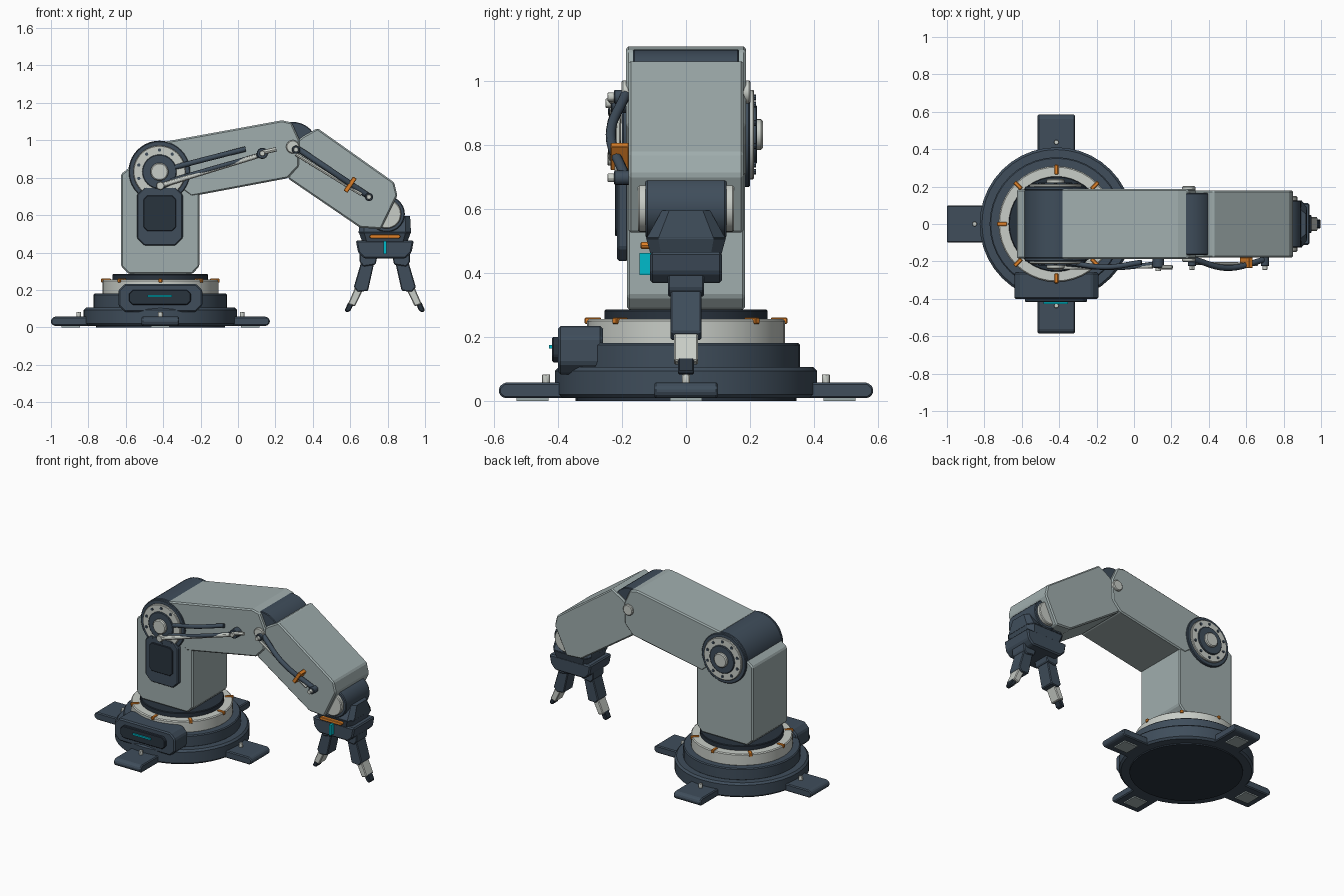
import bpy, bmesh, math
from mathutils import Vector, Matrix

if "Cube" in bpy.data.objects:
    bpy.data.objects.remove(bpy.data.objects["Cube"])


def mat(name, r, g, b):
    m = bpy.data.materials.new(name)
    m.diffuse_color = (r, g, b, 1)
    m.use_nodes = True
    m.node_tree.nodes["Principled BSDF"].inputs["Base Color"].default_value = m.diffuse_color
    return m


SHELL = mat("shell_grey", 0.35, 0.42, 0.42)
PALE = mat("pale_metal", 0.58, 0.61, 0.57)
DARK = mat("dark_slate", 0.05, 0.075, 0.105)
DEEP = mat("deep_slate", 0.022, 0.033, 0.048)
ORANGE = mat("orange", 0.75, 0.22, 0.02)
CYAN = mat("cyan", 0.0, 0.5, 0.6)
BX = -0.415          # base axis
GX = 0.785           # gripper axis


def finish(name, bm, m, bevel=0, smooth=False):
    bmesh.ops.recalc_face_normals(bm, faces=bm.faces)
    me = bpy.data.meshes.new(name)
    bm.to_mesh(me)
    bm.free()
    o = bpy.data.objects.new(name, me)
    bpy.context.collection.objects.link(o)
    me.materials.append(m)
    if bevel:
        b = o.modifiers.new("edge", 'BEVEL')
        b.width, b.segments, b.limit_method = bevel, 1, 'ANGLE'
    if smooth:
        bpy.context.view_layer.objects.active = o
        bpy.ops.object.select_all(action='DESELECT')
        o.select_set(True)
        bpy.ops.object.shade_smooth_by_angle(angle=math.radians(30))
    return o


def prism(name, pts, y0, y1, m, bevel=0.008):
    """Side profile in (x, z) extruded from y0 to y1."""
    bm = bmesh.new()
    f = bm.faces.new([bm.verts.new((x, y0, z)) for x, z in pts])
    r = bmesh.ops.extrude_face_region(bm, geom=[f])
    bmesh.ops.translate(bm, vec=(0, y1 - y0, 0),
                        verts=[v for v in r['geom'] if isinstance(v, bmesh.types.BMVert)])
    return finish(name, bm, m, bevel)


def chamfered(x0, x1, z0, z1, c):
    return [(x0 + c, z0), (x1 - c, z0), (x1, z0 + c), (x1, z1 - c),
            (x1 - c, z1), (x0 + c, z1), (x0, z1 - c), (x0, z0 + c)]


def box(name, x0, x1, y0, y1, z0, z1, m, bevel=0.0):
    return prism(name, [(x0, z0), (x1, z0), (x1, z1), (x0, z1)], y0, y1, m, bevel)


def rod(name, a, b, r, m, bevel=0.0, sides=32):
    """Cylinder between two points."""
    a, b = Vector(a), Vector(b)
    d = b - a
    bm = bmesh.new()
    q = d.to_track_quat('Z', 'Y').to_matrix().to_4x4()
    bmesh.ops.create_cone(bm, cap_ends=True, segments=sides, radius1=r, radius2=r, depth=d.length,
                          matrix=Matrix.Translation((a + b) / 2) @ q)
    return finish(name, bm, m, bevel, True)


def disc_y(name, x, z, r, y0, y1, m, bevel=0.0, sides=32):
    return rod(name, (x, y0, z), (x, y1, z), r, m, bevel, sides)


def ring_z(name, r, z0, z1, m, bevel=0.006):
    return rod(name, (BX, 0, z0), (BX, 0, z1), r, m, bevel, 40)


def cable(name, pts, r, m):
    c = bpy.data.curves.new(name, 'CURVE')
    c.dimensions, c.bevel_depth, c.bevel_resolution, c.use_fill_caps = '3D', r, 2, True
    s = c.splines.new('BEZIER')
    s.bezier_points.add(len(pts) - 1)
    for p, co in zip(s.bezier_points, pts):
        p.co = co
        p.handle_left_type = p.handle_right_type = 'AUTO'
    c.materials.append(m)
    o = bpy.data.objects.new(name, c)
    bpy.context.collection.objects.link(o)


# Base stack
ring_z("base_underplate", 0.345, 0.0, 0.02, DEEP, 0)
ring_z("base_lower_ring", 0.41, 0.008, 0.105, DARK, 0.012)
ring_z("base_upper_ring", 0.357, 0.1, 0.18, DARK)
ring_z("turntable_ring", 0.31, 0.175, 0.255, PALE)
ring_z("turntable_collar", 0.255, 0.25, 0.285, DEEP, 0.004)

# Feet, bolts, pads and turntable markers around the base
for i in range(4):
    turn = Matrix.Translation((BX, 0, 0)) @ Matrix.Rotation(i * math.pi / 2, 4, 'Z')
    foot = prism("foot", [(0.3, 0.008), (0.57, 0.008), (0.585, 0.022), (0.585, 0.042),
                          (0.568, 0.057), (0.3, 0.057)], -0.1, 0.1, DARK, 0.006)
    pad = box("foot_pad", 0.43, 0.53, -0.05, 0.05, 0.0, 0.01, SHELL)
    bolt = rod("foot_bolt", (0.437, 0, 0.05), (0.437, 0, 0.082), 0.013, PALE, 0.002, 12)
    for o in (foot, pad, bolt):
        o.matrix_world = turn
for i in range(8):
    o = box("turntable_marker", 0.265, 0.317, -0.01, 0.01, 0.24, 0.26, ORANGE, 0.003)
    o.matrix_world = Matrix.Translation((BX, 0, 0)) @ Matrix.Rotation(i * math.pi / 4, 4, 'Z')

# Control box on the front of the base
prism("control_box", chamfered(-0.64, -0.19, 0.082, 0.233, 0.035), -0.4, -0.26, DARK)
prism("control_panel", chamfered(-0.583, -0.252, 0.12, 0.2, 0.02), -0.418, -0.395, DEEP, 0.004)
box("control_light", -0.485, -0.352, -0.428, -0.41, 0.163, 0.174, CYAN)

# Tower
prism("tower", [(-0.585, 0.285), (-0.245, 0.285), (-0.207, 0.325), (-0.207, 0.82), (-0.26, 0.87),
                (-0.56, 0.87), (-0.625, 0.82), (-0.625, 0.325)], -0.185, 0.185, SHELL)
prism("tower_hatch_frame", chamfered(-0.54, -0.295, 0.437, 0.75, 0.04), -0.215, -0.18, DARK, 0.006)
prism("tower_hatch", chamfered(-0.505, -0.332, 0.515, 0.705, 0.02), -0.222, -0.21, DEEP, 0.003)

# Shoulder joint
SX, SZ = -0.42, 0.832
disc_y("shoulder_drum", SX, SZ, 0.166, -0.183, 0.183, DARK, 0.004, 40)
for s in (-1, 1):
    disc_y("shoulder_rim", SX, SZ, 0.164, s * 0.18, s * 0.2, DARK, 0.004, 40)
    disc_y("shoulder_ring", SX, SZ, 0.14, s * 0.19, s * 0.213, PALE, 0.004, 40)
    disc_y("shoulder_core", SX, SZ, 0.092, s * 0.2, s * 0.222, DARK, 0.004)
    disc_y("shoulder_hub", SX, SZ, 0.048, s * 0.21, s * 0.24, PALE, 0.006)
    for i in range(10):
        a = (i + 0.5) * math.pi / 5
        disc_y("shoulder_bolt", SX + 0.116 * math.cos(a), SZ + 0.116 * math.sin(a), 0.009,
               s * 0.21, s * 0.219, DARK, 0, 8)

# Upper arm
prism("upper_arm", [(-0.39, 0.993), (0.235, 1.107), (0.287, 1.095), (0.33, 1.0), (0.325, 0.86),
                    (0.265, 0.797), (-0.25, 0.7), (-0.33, 0.76)], -0.188, 0.188, SHELL)

# Elbow joint
EX, EZ = 0.293, 0.965
disc_y("elbow_drum", EX, EZ, 0.133, -0.165, 0.165, DARK, 0.004, 40)
for s in (-1, 1):
    disc_y("elbow_hub", EX, EZ, 0.036, s * 0.17, s * 0.202, PALE, 0.005, 24)

# Forearm
prism("forearm", [(0.425, 1.065), (0.835, 0.775), (0.852, 0.705), (0.765, 0.525), (0.652, 0.533),
                  (0.268, 0.795), (0.29, 0.97), (0.345, 1.02)], -0.18, 0.18, SHELL)

# Wrist joint
disc_y("wrist_drum", 0.795, 0.606, 0.097, -0.126, 0.126, DARK, 0.005)
disc_y("wrist_cap", 0.795, 0.606, 0.078, -0.15, 0.15, PALE, 0.005)
for n, z0, z1, w0, w1, d0, d1 in (("wrist_block", 0.505, 0.595, 0.14, 0.135, 0.125, 0.075),
                                  ("wrist_flange", 0.455, 0.51, 0.12, 0.14, 0.11, 0.125)):
    bm = bmesh.new()
    lo, hi = ([bm.verts.new((GX + x * w, y * d, z)) for x, y in
               ((-1, -.7), (-.8, -1), (.8, -1), (1, -.7), (1, .7), (.8, 1), (-.8, 1), (-1, .7))]
              for z, w, d in ((z0, w0, d0), (z1, w1, d1)))
    bm.faces.new(lo)
    bm.faces.new(hi)
    for i in range(8):
        bm.faces.new((lo[i], lo[(i + 1) % 8], hi[(i + 1) % 8], hi[i]))
    finish(n, bm, DARK)
prism("wrist_stripe", chamfered(0.703, 0.868, 0.475, 0.496, 0.007), -0.142, -0.1, ORANGE, 0.003)

# Gripper palm
prism("gripper_palm", [(0.675, 0.368), (0.895, 0.368), (0.928, 0.4), (0.94, 0.465), (0.63, 0.465),
                       (0.642, 0.4)], -0.112, 0.112, DARK)
box("gripper_light", 0.778, 0.793, -0.146, -0.105, 0.393, 0.462, CYAN)

# Fingers, offsets from the gripper axis and mirrored
for s in (-1, 1):
    for n, pts, w, m in (
        ("finger_knuckle", [(0.035, 0.4), (0.135, 0.4), (0.135, 0.35), (0.115, 0.325), (0.05, 0.335)], 0.057, DARK),
        ("finger_link", [(0.05, 0.375), (0.122, 0.365), (0.166, 0.215), (0.145, 0.19), (0.09, 0.195)], 0.048, DARK),
        ("finger_pad", [(0.115, 0.205), (0.158, 0.215), (0.197, 0.125), (0.16, 0.112)], 0.038, PALE),
        ("finger_tip", [(0.162, 0.135), (0.195, 0.135), (0.215, 0.09), (0.203, 0.08), (0.184, 0.087)], 0.025, DEEP),
    ):
        prism(n, [(GX + s * x, z) for x, z in pts], -w, w, m, 0.005)

# Actuator rods and hoses on the front of the upper arm
rod("actuator_rod", (-0.415, -0.232, 0.757), (0.1, -0.225, 0.915), 0.013, PALE, 0, 12)
disc_y("actuator_pivot", -0.415, 0.757, 0.022, -0.21, -0.245, PALE, 0.003, 16)
cable("upper_hose", [(-0.36, -0.205, 0.85), (-0.15, -0.23, 0.905), (0.04, -0.205, 0.953)], 0.014, DARK)
cable("lower_hose", [(-0.36, -0.215, 0.785), (-0.1, -0.235, 0.86), (0.13, -0.21, 0.925)], 0.012, DARK)
disc_y("hose_anchor", 0.13, 0.93, 0.03, -0.18, -0.235, DARK, 0.004, 16)
disc_y("hose_anchor_pin", 0.13, 0.93, 0.015, -0.23, -0.252, PALE, 0.002, 12)
rod("hose_connector", (0.13, -0.23, 0.935), (0.205, -0.23, 0.952), 0.012, PALE, 0, 12)

# Hoses and clamp on the front of the forearm
cable("forearm_hose", [(0.32, -0.19, 0.955), (0.5, -0.235, 0.835), (0.7, -0.19, 0.7)], 0.016, DARK)
rod("forearm_rod", (0.31, -0.21, 0.925), (0.66, -0.215, 0.71), 0.009, PALE, 0, 12)
o = box("hose_clamp", -0.012, 0.012, -0.236, -0.178, -0.045, 0.045, ORANGE, 0.003)
o.matrix_world = Matrix.Translation((0.6, 0, 0.763)) @ Matrix.Rotation(math.radians(34), 4, 'Y')
for x, z in ((0.31, 0.95), (0.7, 0.697)):
    disc_y("hose_fitting", x, z, 0.022, -0.175, -0.225, DARK, 0.003, 16)
    disc_y("hose_fitting_pin", x, z, 0.014, -0.22, -0.245, PALE, 0.002, 12)
